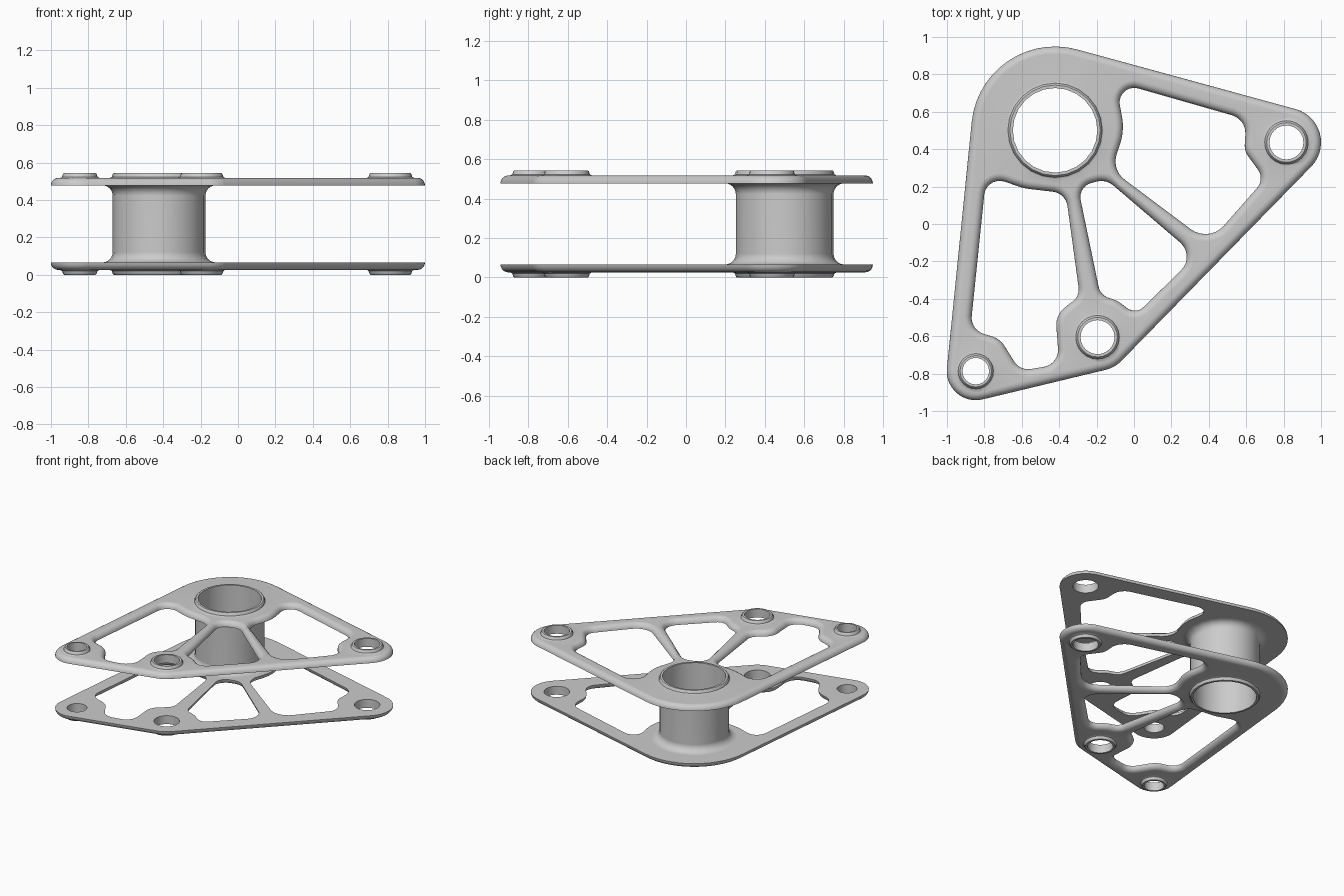
import bpy, bmesh, math
from mathutils import Vector

if "Cube" in bpy.data.objects:
    bpy.data.objects.remove(bpy.data.objects["Cube"])

TOP, INNER = 0.544, 0.478        # outer and inner level of the upper plate
FACE, BOSS = 0.04, TOP - INNER   # heights above a plate's inner side
ROUND = 0.04                     # rounded edge width
FLARE = 0.015                    # flare at the foot of a boss

# Bosses, counter-clockwise: x, y, outline radius, boss radius, hole radius
HUB = (-0.422, 0.501, 0.448, 0.248, 0.226)
BOSSES = [HUB,
          (-0.846, -0.787, 0.155, 0.09, 0.071),
          (-0.195, -0.605, 0.18, 0.112, 0.091),
          (0.815, 0.436, 0.185, 0.112, 0.091)]

# Pocket corners: x, y, rounding radius
POCKETS = [
    [(-0.10, 0.76, 0.11), (0.60, 0.56, 0.1), (0.59, 0.39, 0.1), (0.70, 0.24, 0.08),
     (0.40, -0.1, 0.13), (-0.12, 0.29, 0.12), (-0.05, 0.5, 0.3)],
    [(-0.30, 0.20, 0.09), (-0.15, 0.24, 0.1), (0.33, -0.17, 0.1), (0.01, -0.485, 0.11),
     (-0.09, -0.41, 0.15), (-0.18, -0.38, 0.08)],
    [(-0.79, 0.26, 0.1), (-0.585, 0.19, 0.3), (-0.365, 0.165, 0.09), (-0.29, -0.385, 0.08),
     (-0.42, -0.485, 0.12), (-0.40, -0.75, 0.09), (-0.61, -0.785, 0.09),
     (-0.715, -0.615, 0.12), (-0.875, -0.565, 0.09)],
]

metal = bpy.data.materials.new("grey metal")
metal.use_nodes = True
GREY = (0.6, 0.6, 0.6, 1)
metal.diffuse_color = GREY
metal.node_tree.nodes["Principled BSDF"].inputs["Base Color"].default_value = GREY


def circle(x, y, r, n=24):
    return [Vector((x + r * math.cos(math.tau * i / n), y + r * math.sin(math.tau * i / n), 0))
            for i in range(n)]


def hull_outline(circles, steps=14):
    """Belt line around a counter-clockwise list of circles."""
    count = len(circles)
    normals = []
    for i in range(count):
        a, b = circles[i], circles[(i + 1) % count]
        d = Vector((b[0] - a[0], b[1] - a[1]))
        normals.append(math.atan2(d.y, d.x) - math.acos((a[2] - b[2]) / d.length))
    pts = []
    for i, c in enumerate(circles):
        start = normals[i - 1]
        sweep = (normals[i] - start) % math.tau
        for k in range(steps + 1):
            t = start + sweep * k / steps
            pts.append(Vector((c[0] + c[2] * math.cos(t), c[1] + c[2] * math.sin(t), 0)))
    return pts


def rounded_polygon(corners, steps=7):
    """Polygon with a circular arc at each corner."""
    pts, n = [], len(corners)
    pos = [Vector((c[0], c[1], 0)) for c in corners]
    for i, p in enumerate(pos):
        to_a, to_b = pos[i - 1] - p, pos[(i + 1) % n] - p
        u, v = to_a.normalized(), to_b.normalized()
        half = u.angle(v) / 2
        t = min(corners[i][2] / math.tan(half), 0.48 * min(to_a.length, to_b.length))
        radius = t * math.tan(half)
        centre = p + (u + v).normalized() * (t / math.cos(half))
        s, e = p + u * t - centre, p + v * t - centre
        for k in range(steps + 1):
            f = k / steps
            turn = s.angle(e)
            spoke = s * math.sin((1 - f) * turn) + e * math.sin(f * turn)
            pts.append(centre + spoke.normalized() * radius)
    return pts


def offset(loop, d):
    """Move a loop sideways; positive d shrinks counter-clockwise loops."""
    out, n = [], len(loop)
    for i, p in enumerate(loop):
        a, b = (p - loop[i - 1]).normalized(), (loop[(i + 1) % n] - p).normalized()
        side = Vector((-a.y - b.y, a.x + b.x, 0)).normalized()
        out.append(p + side * d / max(0.5, math.cos(a.angle(b) / 2)))
    return out


def loft(bm, rings, closed=False):
    """Skin (loop, z) rings; return the edges of the first and last one."""
    vs = [[bm.verts.new((p.x, p.y, z)) for p in loop] for loop, z in rings]
    pairs = list(zip(vs, vs[1:])) + ([(vs[-1], vs[0])] if closed else [])
    for a, b in pairs:
        for i in range(len(a)):
            bm.faces.new((a[i - 1], a[i], b[i], b[i - 1]))
    return [[bm.edges.get((r[i - 1], r[i])) for i in range(len(r))] for r in (vs[0], vs[-1])]


def finish(bm, name):
    bmesh.ops.recalc_face_normals(bm, faces=bm.faces)
    mesh = bpy.data.meshes.new(name)
    bm.to_mesh(mesh)
    bm.free()
    mesh.materials.append(metal)
    ob = bpy.data.objects.new(name, mesh)
    bpy.context.collection.objects.link(ob)
    bpy.ops.object.select_all(action="DESELECT")
    ob.select_set(True)
    bpy.context.view_layer.objects.active = ob
    bpy.ops.object.shade_smooth_by_angle(angle=math.radians(35))
    weighted = ob.modifiers.new("even shading", "WEIGHTED_NORMAL")
    weighted.keep_sharp = True


def build_plate(name, inner, sign):
    bm = bmesh.new()
    inner_edges, face_edges = [], []
    # Outline and pockets: quarter-round rim towards the outer face
    arc = [math.pi / 2 * k / 5 for k in range(6)]
    loops = [hull_outline([b[:3] for b in BOSSES])] + [rounded_polygon(p) for p in POCKETS]
    for loop in loops:
        rings = [(offset(loop, ROUND * (1 - math.cos(t))), inner + sign * FACE * math.sin(t))
                 for t in arc]
        low, high = loft(bm, rings)
        inner_edges += low
        face_edges += high
    # Raised bosses with through holes
    for x, y, _, r, hole in BOSSES:
        profile = [(hole, 0), (hole, BOSS), (r - 0.006, BOSS), (r, BOSS - 0.005),
                   (r + FLARE * 0.3, FACE + 0.006), (r + FLARE, FACE)]
        low, high = loft(bm, [(circle(x, y, q), inner + sign * h) for q, h in profile])
        inner_edges += low
        face_edges += high
    # Flat sides
    for edges in (inner_edges, face_edges):
        bmesh.ops.triangle_fill(bm, edges=edges, use_beauty=True, normal=(0, 0, 1))
    finish(bm, name)


build_plate("upper_plate", INNER, 1)
build_plate("lower_plate", TOP - INNER, -1)

# Hub tube with a fillet where it meets each plate
x, y, _, r, hole = HUB
fillet = 0.055
half = [(r + fillet * (1 - math.sin(t)), fillet * (1 - math.cos(t)))
        for t in [math.pi / 2 * k / 6 for k in range(7)]]
low = TOP - INNER
profile = [(q, low + h) for q, h in half] + [(q, INNER - h) for q, h in reversed(half)]
profile += [(hole, INNER), (hole, low)]
bm = bmesh.new()
loft(bm, [(circle(x, y, q), z) for q, z in profile], closed=True)
finish(bm, "hub_tube")
